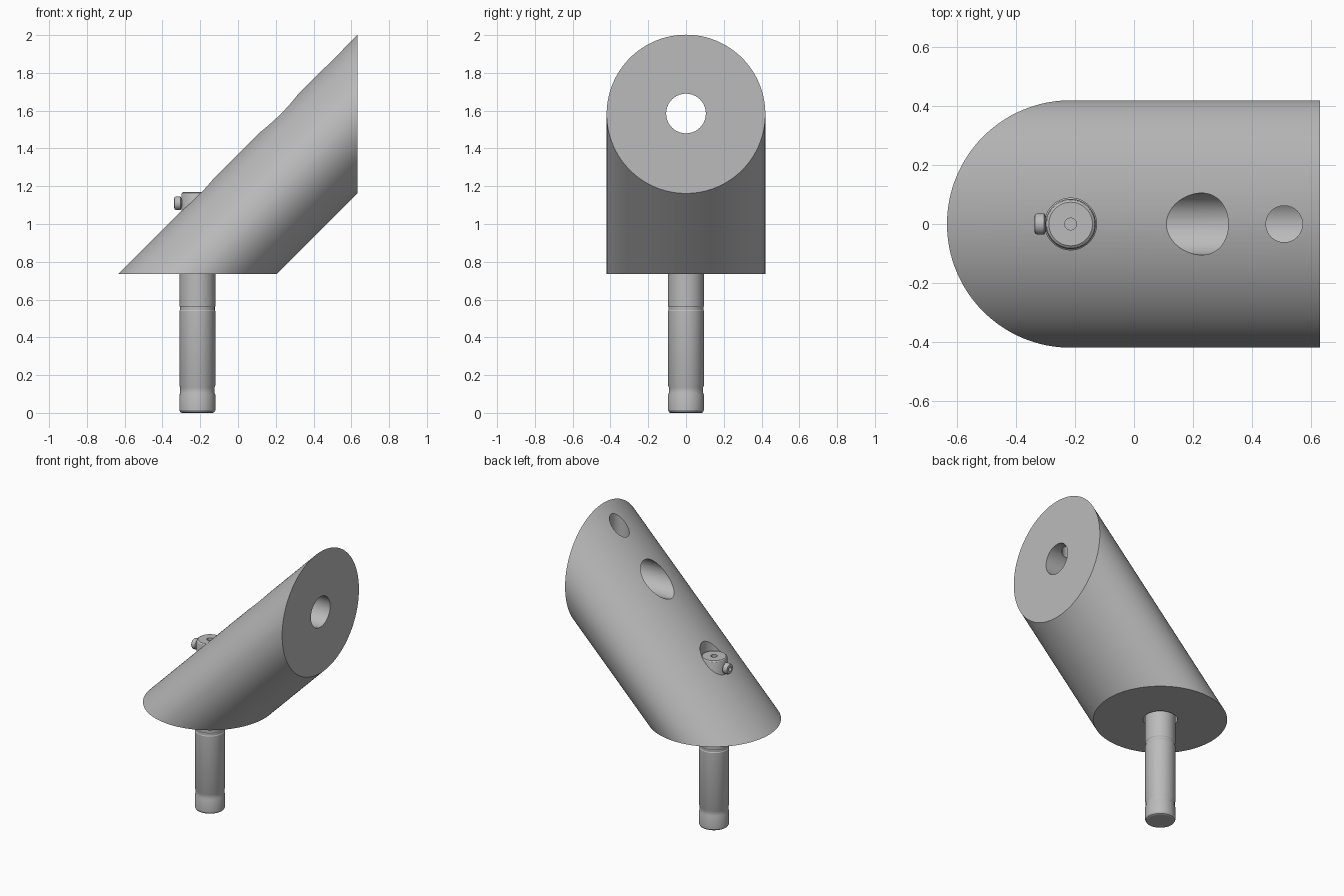
import bpy, bmesh, math
from mathutils import Matrix, Vector

cube = bpy.data.objects.get("Cube")
if cube:
    bpy.data.objects.remove(cube, do_unlink=True)

# Single metal colour
metal = bpy.data.materials.new("satin grey metal")
metal.use_nodes = True
grey = (0.5, 0.5, 0.5, 1)
metal.diffuse_color = grey
metal.node_tree.nodes["Principled BSDF"].inputs["Base Color"].default_value = grey

PIN_X, RADIUS, BASE_Z, END_X = -0.215, 0.42, 0.735, 0.632
BORE_Z = 1.585
SIDES = 128


def make_object(name, bm):
    bmesh.ops.recalc_face_normals(bm, faces=bm.faces)
    mesh = bpy.data.meshes.new(name)
    bm.to_mesh(mesh)
    bm.free()
    mesh.materials.append(metal)
    obj = bpy.data.objects.new(name, mesh)
    bpy.context.collection.objects.link(obj)
    return obj


def smooth(obj):
    bpy.ops.object.select_all(action='DESELECT')
    obj.select_set(True)
    bpy.context.view_layer.objects.active = obj
    bpy.ops.object.shade_smooth_by_angle(angle=math.radians(25))


def turned(name, profile, origin, axis=(0, 0, 1), sides=64):
    """Closed solid turned from (radius, height) points along an axis."""
    bm = bmesh.new()
    rings = []
    for r, h in profile:
        rings.append([bm.verts.new((r * math.cos(a), r * math.sin(a), h))
                      for a in (2 * math.pi * i / sides for i in range(sides))])
    for low, high in zip(rings, rings[1:]):
        for i in range(sides):
            j = (i + 1) % sides
            bm.faces.new((low[i], low[j], high[j], high[i]))
    bm.faces.new(rings[0])
    bm.faces.new(rings[-1])
    turn = Vector((0, 0, 1)).rotation_difference(Vector(axis)).to_matrix().to_4x4()
    bm.transform(Matrix.Translation(origin) @ turn)
    return make_object(name, bm)


def drill(target, name, radius, start, axis, length):
    """Cut a round hole and discard the cutter."""
    cutter = turned(name, [(radius, 0), (radius, length)], start, axis)
    mod = target.modifiers.new(name, 'BOOLEAN')
    mod.operation, mod.solver, mod.object = 'DIFFERENCE', 'EXACT', cutter
    bpy.context.view_layer.objects.active = target
    bpy.ops.object.modifier_apply(modifier=mod.name)
    bpy.data.objects.remove(cutter, do_unlink=True)


# Slanted body: horizontal round base swept at 45 degrees to a vertical end
bm = bmesh.new()
base, end = [], []
for i in range(SIDES):
    a = 2 * math.pi * i / SIDES
    x, y = PIN_X + RADIUS * math.cos(a), RADIUS * math.sin(a)
    base.append(bm.verts.new((x, y, BASE_Z)))
    end.append(bm.verts.new((END_X, y, BASE_Z + END_X - x)))
for i in range(SIDES):
    j = (i + 1) % SIDES
    bm.faces.new((base[i], base[j], end[j], end[i]))
bm.faces.new(base)
bm.faces.new(end)
body = make_object("slanted_body", bm)

# Pin hole with wider mouth, horizontal bore, small hole into the bore
up, right = (0, 0, 1), (1, 0, 0)
drill(body, "pin_hole", 0.088, (PIN_X, 0, 0.6), up, 1)
drill(body, "pin_hole_mouth", 0.108, (PIN_X, 0, 0.6), up, 0.2)
drill(body, "main_bore", 0.105, (-0.3, 0, BORE_Z), right, 1.2)
drill(body, "small_hole", 0.062, (0.51, 0, BORE_Z), up, 0.6)
smooth(body)

# Stepped pin with shallow grooves and a bevelled top
pin = turned("pin", [
    (0.082, 0), (0.090, 0.004), (0.095, 0.014), (0.095, 0.095),
    (0.091, 0.105), (0.091, 0.135), (0.095, 0.145), (0.095, 0.54),
    (0.092, 0.545), (0.092, 0.56), (0.095, 0.565), (0.095, 0.79),
    (0.085, 0.80), (0.085, 1.155), (0.081, 1.165), (0.074, 1.17),
], (PIN_X, 0, 0))
drill(pin, "centre_mark", 0.02, (PIN_X, 0, 1.145), up, 0.1)
smooth(pin)

# Side screw in the pin head
screw = turned("side_screw", [
    (0.026, 0), (0.026, 0.09), (0.036, 0.095), (0.036, 0.118),
    (0.032, 0.126), (0.024, 0.128),
], (PIN_X + 0.005, 0, 1.11), (-1, 0, 0), 32)
drill(screw, "screw_socket", 0.014, (PIN_X - 0.13, 0, 1.11), right, 0.025)
smooth(screw)
